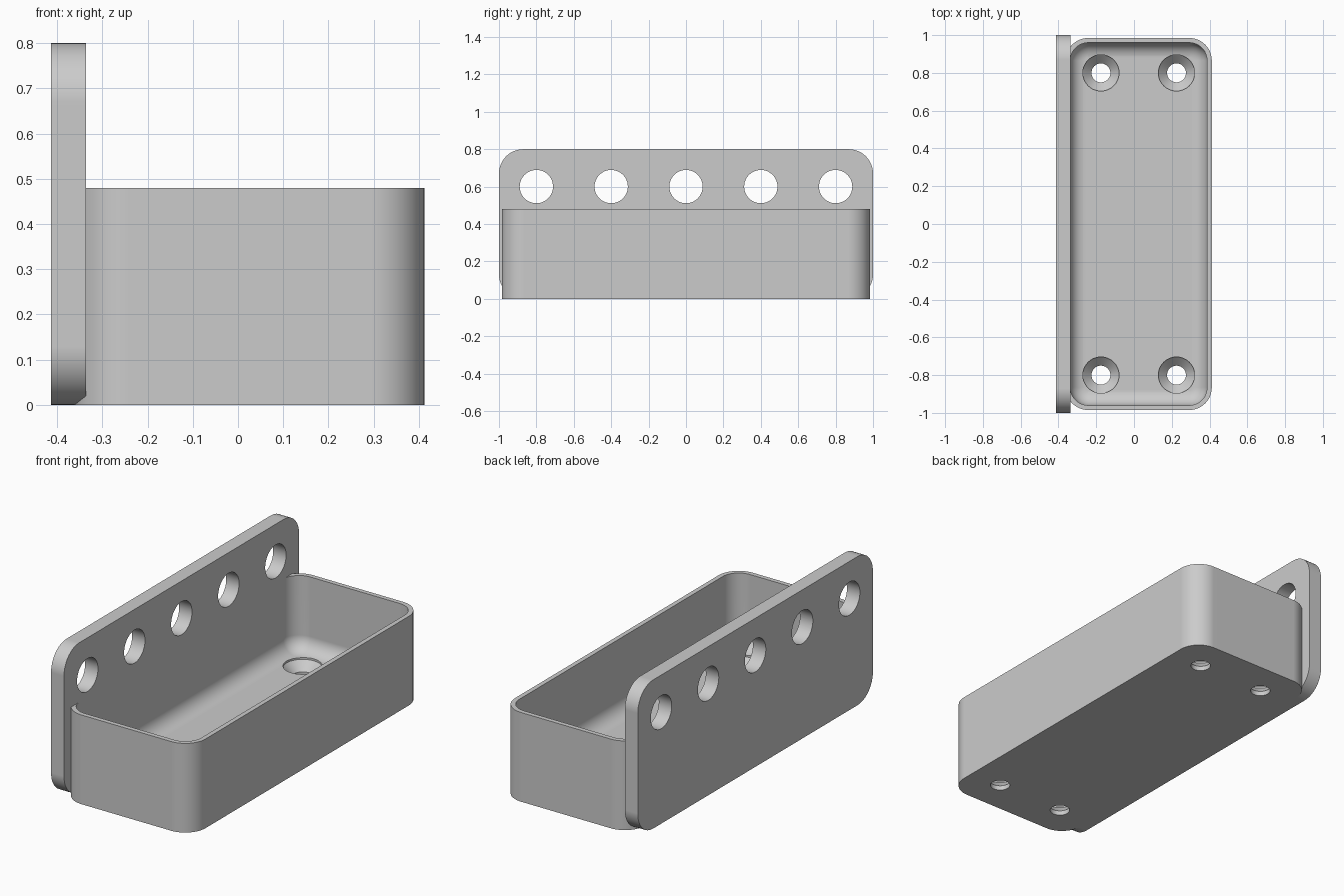
import bpy, bmesh, math

if "Cube" in bpy.data.objects:
    bpy.data.objects.remove(bpy.data.objects["Cube"])

grey = bpy.data.materials.new("plain grey")
grey.use_nodes = True
grey.diffuse_color = (0.6, 0.6, 0.6, 1)
grey.node_tree.nodes["Principled BSDF"].inputs["Base Color"].default_value = (0.6, 0.6, 0.6, 1)


def rounded_rect(hx, hy, r, steps=12):
    """Outline of a rounded rectangle, counter-clockwise."""
    pts = []
    for k, (sx, sy) in enumerate([(1, 1), (-1, 1), (-1, -1), (1, -1)]):
        for i in range(steps + 1):
            a = math.pi / 2 * (k + i / steps)
            pts.append((sx * (hx - r) + r * math.cos(a), sy * (hy - r) + r * math.sin(a)))
    return pts


def circle(r, n=48):
    return [(r * math.cos(2 * math.pi * i / n), r * math.sin(2 * math.pi * i / n)) for i in range(n)]


def skin(name, rings):
    """Closed solid through a stack of (outline, height) rings."""
    bm = bmesh.new()
    loops = [[bm.verts.new((x, y, z)) for x, y in pts] for pts, z in rings]
    n = len(loops[0])
    for a, b in zip(loops, loops[1:]):
        for i in range(n):
            j = (i + 1) % n
            bm.faces.new((a[i], a[j], b[j], b[i]))
    bm.faces.new(loops[0][::-1])
    bm.faces.new(loops[-1])
    bmesh.ops.recalc_face_normals(bm, faces=bm.faces)
    mesh = bpy.data.meshes.new(name)
    bm.to_mesh(mesh)
    bm.free()
    mesh.materials.append(grey)
    obj = bpy.data.objects.new(name, mesh)
    bpy.context.collection.objects.link(obj)
    return obj


def activate(obj):
    bpy.ops.object.select_all(action="DESELECT")
    obj.select_set(True)
    bpy.context.view_layer.objects.active = obj


def drill(obj, cutter):
    activate(obj)
    mod = obj.modifiers.new("hole", "BOOLEAN")
    mod.operation, mod.solver, mod.object = "DIFFERENCE", "EXACT", cutter
    bpy.ops.object.modifier_apply(modifier=mod.name)
    bpy.data.objects.remove(cutter)


def finish(obj):
    activate(obj)
    bpy.ops.object.shade_smooth_by_angle(angle=math.radians(30))
    mod = obj.modifiers.new("even shading", "WEIGHTED_NORMAL")
    mod.keep_sharp = True


# Tray: outer wall, rim, inner wall and a rounded transition to the floor
HX, HY, R, WALL, TOP = 0.387, 0.985, 0.12, 0.025, 0.48
FLOOR, FILLET = 0.08, 0.08
outer = rounded_rect(HX, HY, R)
rings = [(outer, 0), (outer, TOP)]
rings.append((rounded_rect(HX - WALL, HY - WALL, R - WALL), TOP))
for i in range(11):
    a = math.pi / 2 * i / 10
    d = WALL + FILLET * (1 - math.cos(a))
    rings.append((rounded_rect(HX - d, HY - d, R - d), FLOOR + FILLET * (1 - math.sin(a))))
tray = skin("tray", rings)
tray.location.x = 0.025
bpy.context.view_layer.update()

# Countersunk screw holes in the floor
for x in (-0.175, 0.225):
    for y in (-0.8, 0.8):
        cutter = skin("screw_cutter", [(circle(0.05), -0.1), (circle(0.05), 0.025),
                                       (circle(0.096), 0.071), (circle(0.096), 0.3)])
        cutter.location = (x, y, 0)
        bpy.context.view_layer.update()
        drill(tray, cutter)
finish(tray)

# Upright back plate with a row of round holes
T = 0.077
shape = rounded_rect(0.4, 1.0, 0.13)
plate = skin("back_plate", [(shape, 0), (shape, T)])
plate.rotation_euler.y = -math.pi / 2
plate.location = (-0.336, 0, 0.4)
for i in range(5):
    cutter = skin("peg_cutter", [(circle(0.089), -0.2), (circle(0.089), 0.2)])
    cutter.rotation_euler.y = math.pi / 2
    cutter.location = (-0.375, -0.8 + 0.4 * i, 0.6)
    bpy.context.view_layer.update()
    drill(plate, cutter)
finish(plate)
